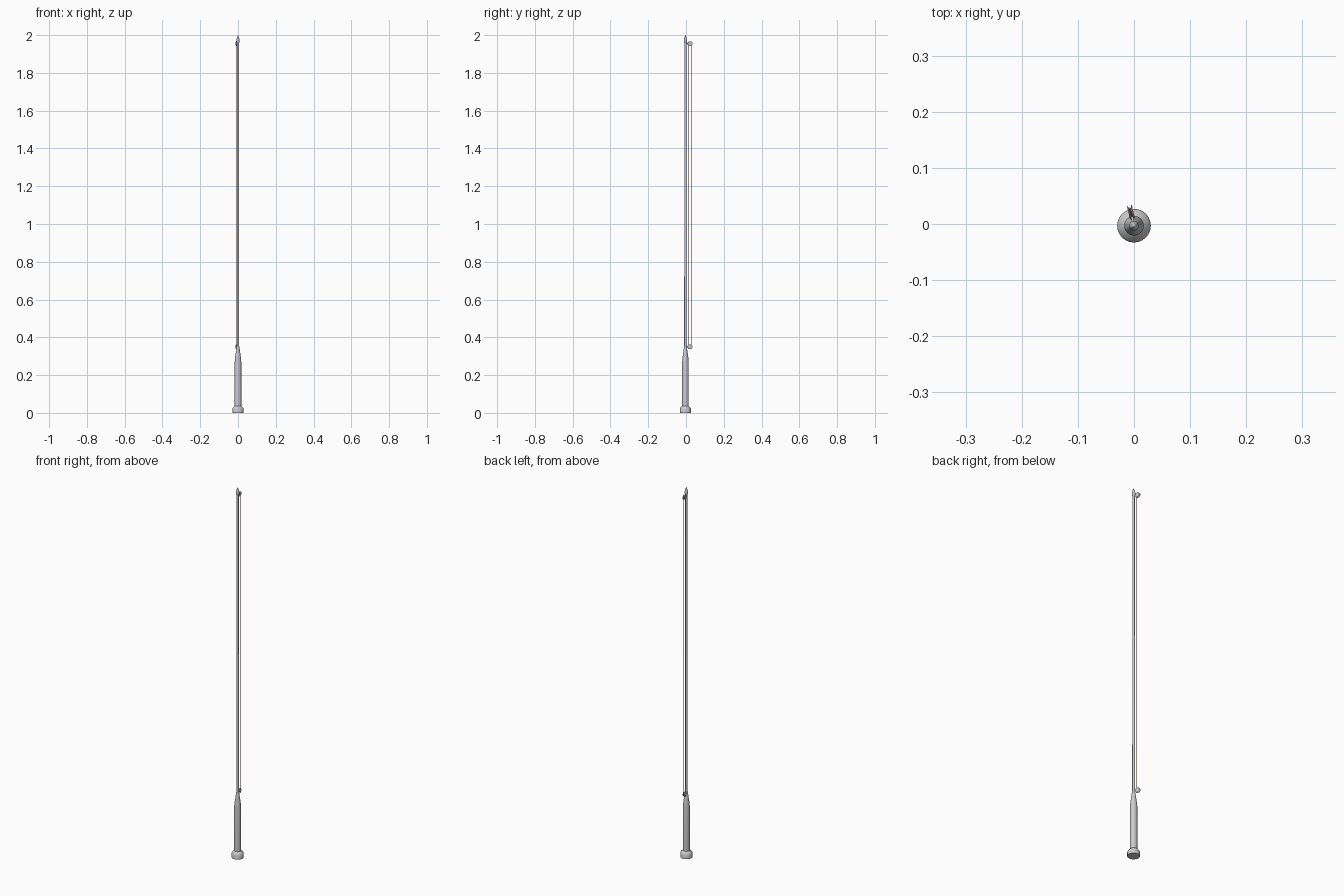
import bpy, math
from mathutils import Matrix, Vector

if "Cube" in bpy.data.objects:
    bpy.data.objects.remove(bpy.data.objects["Cube"])

POLE_Y = -0.003
LEAN = math.radians(13)          # direction of the halyard, turned from +y towards -x
OUT = Vector((-math.sin(LEAN), math.cos(LEAN), 0))
SIDE = Vector((math.cos(LEAN), math.sin(LEAN), 0))
UP = Vector((0, 0, 1))
AXIS = Vector((0, POLE_Y, 0))


def lathe(name, profile, matrix, sides=24, angle=30):
    """Revolve (radius, height) points around local z; zero radius closes to a point."""
    verts, rings, faces = [], [], []
    for r, z in profile:
        if r == 0:
            rings.append([len(verts)] * sides)
            verts.append((0, 0, z))
        else:
            rings.append(list(range(len(verts), len(verts) + sides)))
            for i in range(sides):
                a = 2 * math.pi * i / sides
                verts.append((r * math.cos(a), r * math.sin(a), z))
    for a, b in zip(rings, rings[1:]):
        for i in range(sides):
            j = (i + 1) % sides
            face = list(dict.fromkeys((a[i], a[j], b[j], b[i])))
            faces.append(face)
    mesh = bpy.data.meshes.new(name)
    mesh.from_pydata(verts, [], faces)
    obj = bpy.data.objects.new(name, mesh)
    bpy.context.collection.objects.link(obj)
    obj.matrix_world = matrix
    bpy.ops.object.select_all(action='DESELECT')
    bpy.context.view_layer.objects.active = obj
    obj.select_set(True)
    bpy.ops.object.shade_smooth_by_angle(angle=math.radians(angle))
    return obj


def aligned(z_dir, origin):
    rot = z_dir.to_track_quat('Z', 'Y').to_matrix().to_4x4()
    return Matrix.Translation(origin) @ rot


upright = Matrix.Translation(AXIS)

# Foot and thick sleeve tapering into the pole
lathe("base_sleeve", [(0, 0), (0.03, 0), (0.03, 0.022), (0.027, 0.028), (0.0175, 0.037),
                      (0.0175, 0.27), (0.015, 0.295), (0.007, 0.352), (0, 0.352)], upright)
# Slender pole
lathe("pole", [(0, 0.34), (0.0065, 0.34), (0.0055, 1.965), (0, 1.965)], upright)
# Pointed finial
lathe("finial", [(0, 1.957), (0.0055, 1.957), (0.0085, 1.967), (0.0085, 1.974),
                 (0.006, 1.985), (0.003, 1.994), (0, 2.0)], upright)

# Grooved pulleys, each on a short arm from the pole
PULLEY, ROPE_R = 0.0245, 0.0075
LOW, HIGH = 0.35, 1.955
for label, z in (("lower", LOW), ("upper", HIGH)):
    centre = AXIS + OUT * PULLEY + UP * z
    lathe(label + "_pulley", [(0, -0.0045), (0.0125, -0.0045), (0.0125, -0.0035), (0.0065, -0.001),
                              (0.0065, 0.001), (0.0125, 0.0035), (0.0125, 0.0045), (0, 0.0045)],
          aligned(SIDE, centre))
    lathe(label + "_arm", [(0, 0), (0.0025, 0), (0.0025, PULLEY), (0, PULLEY)],
          aligned(OUT, AXIS + UP * z), 12)

# Halyard: a closed loop of rope round both pulleys
loop = []
for z, start in ((HIGH, 0), (LOW, math.pi)):
    for k in range(9):
        a = start + math.pi * k / 8
        loop.append(AXIS + OUT * (PULLEY + ROPE_R * math.cos(a)) + UP * (z + ROPE_R * math.sin(a)))
curve = bpy.data.curves.new("halyard", 'CURVE')
curve.dimensions = '3D'
curve.bevel_depth = 0.0011
curve.bevel_resolution = 2
spline = curve.splines.new('POLY')
spline.points.add(len(loop) - 1)
for point, co in zip(spline.points, loop):
    point.co = (*co, 1)
spline.use_cyclic_u = True
rope = bpy.data.objects.new("halyard", curve)
bpy.context.collection.objects.link(rope)
red = bpy.data.materials.new("rope_red")
red.diffuse_color = (0.35, 0.07, 0.05, 1)
red.use_nodes = True
red.node_tree.nodes["Principled BSDF"].inputs["Base Color"].default_value = red.diffuse_color
curve.materials.append(red)
